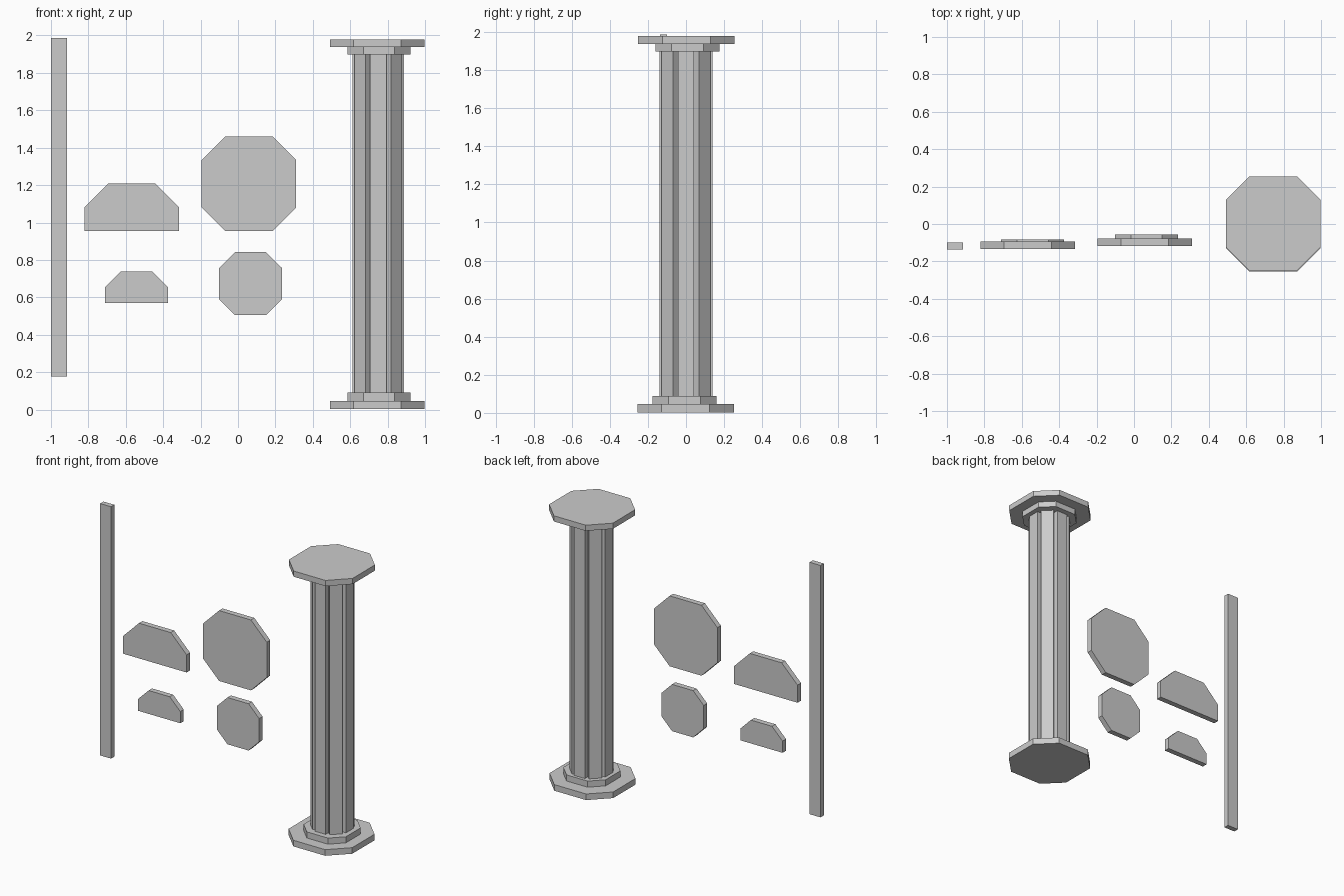
import bpy, bmesh
from math import pi
from mathutils import Matrix, Vector

if "Cube" in bpy.data.objects:
    bpy.data.objects.remove(bpy.data.objects["Cube"])


def prism(name, profile, depth, matrix):
    """Extrude a local XY profile along local Z, then place it."""
    bm = bmesh.new()
    face = bm.faces.new([bm.verts.new((x, y, 0)) for x, y in profile])
    ext = bmesh.ops.extrude_face_region(bm, geom=[face])
    bmesh.ops.translate(bm, vec=(0, 0, depth),
                        verts=[g for g in ext["geom"] if isinstance(g, bmesh.types.BMVert)])
    bmesh.ops.recalc_face_normals(bm, faces=bm.faces)
    mesh = bpy.data.meshes.new(name)
    bm.to_mesh(mesh)
    bm.free()
    obj = bpy.data.objects.new(name, mesh)
    obj.matrix_world = matrix
    bpy.context.collection.objects.link(obj)
    return obj


def octagon(r):
    # bevelled square: each side flat spans half the width
    h = r / 2
    return [(r, -h), (r, h), (h, r), (-h, r), (-r, h), (-r, -h), (-h, -r), (h, -r)]


def half_octagon(r):
    h = r / 2
    return [(-r, 0), (r, 0), (r, h), (h, r), (-h, r), (-r, h)]


def flat(x, y, z):
    return Matrix.Translation((x, y, z))


def upright(x, y_back, z):
    # profile stands in XZ, extruding toward the front
    return Matrix.Translation((x, y_back, z)) @ Matrix.Rotation(pi / 2, 4, 'X')


BIG, SMALL = 0.253, 0.168
PLANK_W, PLANK_T, PLANK_L = 0.086, 0.037, 1.81
plank = [(-PLANK_W / 2, -PLANK_T), (PLANK_W / 2, -PLANK_T), (PLANK_W / 2, 0), (-PLANK_W / 2, 0)]

# Column base and capital
prism("base_plate", octagon(BIG), 0.044, flat(0.745, -0.002, 0.002))
prism("base_step", octagon(SMALL), 0.044, flat(0.754, -0.008, 0.046))
prism("capital_step", octagon(SMALL), 0.041, flat(0.754, 0.008, 1.897))
prism("capital_plate", octagon(BIG), 0.041, flat(0.745, 0.002, 1.938))

# Column shaft: ring of eight planks
for i in range(8):
    m = flat(0.75, 0, 0.088) @ Matrix.Rotation(i * pi / 4, 4, 'Z') @ Matrix.Translation(Vector((0, 0.138, 0)))
    prism(f"shaft_plank_{i + 1}", plank, PLANK_L, m)

# Loose spare parts
prism("loose_plank", plank, PLANK_L, flat(-0.957, -0.099, 0.177))
prism("loose_big_octagon", octagon(BIG), 0.039, upright(0.058, -0.078, 1.207))
prism("loose_small_octagon", octagon(SMALL), 0.039, upright(0.067, -0.057, 0.673))
prism("loose_big_half", half_octagon(BIG), 0.039, upright(-0.568, -0.094, 0.955))
prism("loose_small_half", half_octagon(SMALL), 0.039, upright(-0.542, -0.082, 0.57))
